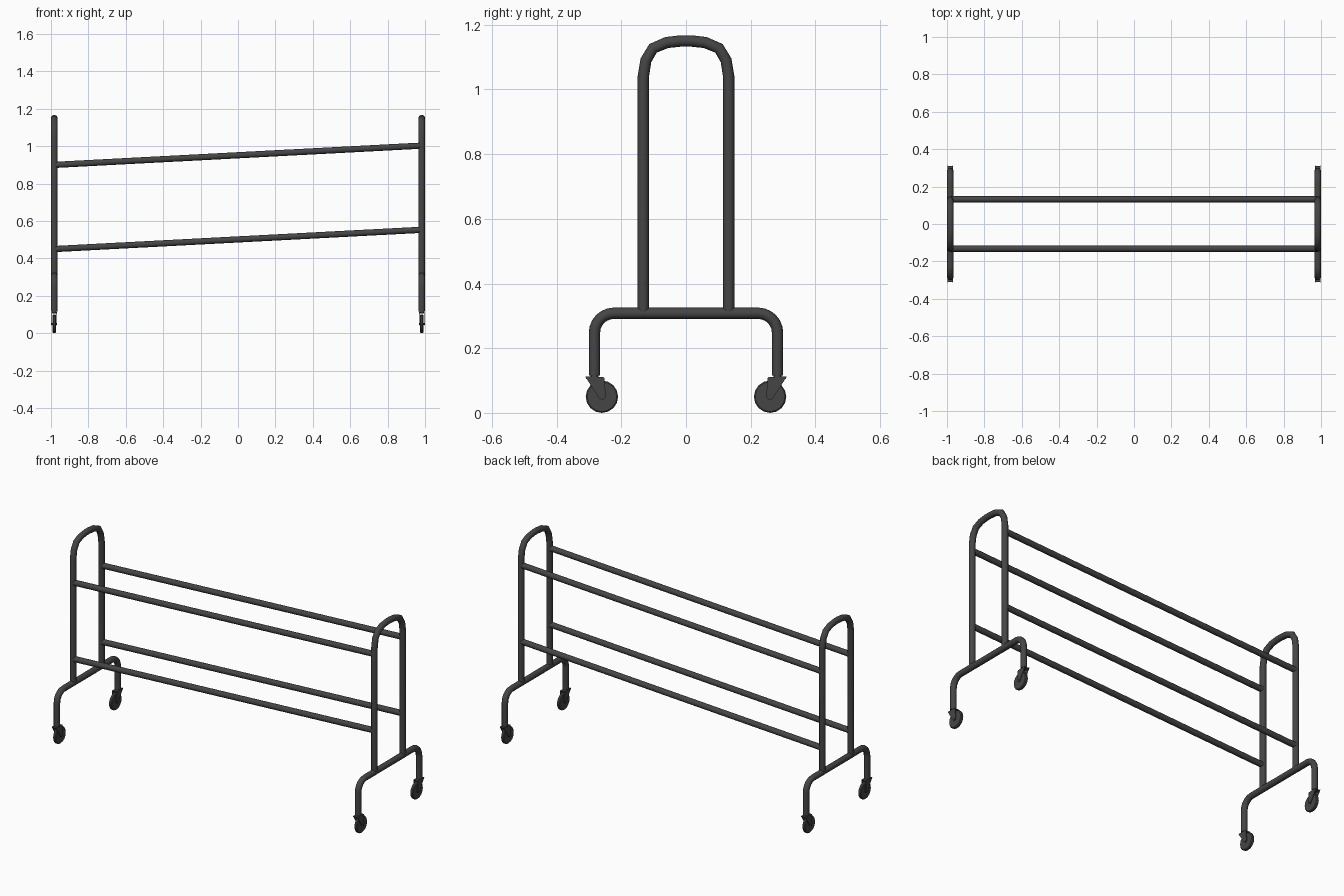
import bpy, bmesh
from math import sin, cos, pi, radians
from mathutils import Vector, Matrix

if "Cube" in bpy.data.objects:
    bpy.data.objects.remove(bpy.data.objects["Cube"])

X = 0.9825      # end frame position
R = 0.0175      # tube radius

mat = bpy.data.materials.new("dark_metal")
mat.diffuse_color = (0.06, 0.06, 0.06, 1)
mat.use_nodes = True
mat.node_tree.nodes["Principled BSDF"].inputs["Base Color"].default_value = mat.diffuse_color


def finish(name, mesh, angle=40):
    ob = bpy.data.objects.new(name, mesh)
    bpy.context.collection.objects.link(ob)
    mesh.materials.clear()
    mesh.materials.append(mat)
    bpy.ops.object.select_all(action='DESELECT')
    ob.select_set(True)
    bpy.context.view_layer.objects.active = ob
    bpy.ops.object.shade_smooth_by_angle(angle=radians(angle))
    return ob


def tube(name, pts, radius=R):
    """Round capped tube along a path, turned into a mesh."""
    cu = bpy.data.curves.new(name + "_path", 'CURVE')
    cu.dimensions = '3D'
    cu.bevel_depth = radius
    cu.bevel_resolution = 4
    cu.use_fill_caps = True
    sp = cu.splines.new('POLY')
    sp.points.add(len(pts) - 1)
    for p, co in zip(sp.points, pts):
        p.co = (*co, 1)
    tmp = bpy.data.objects.new(name + "_path", cu)
    bpy.context.collection.objects.link(tmp)
    dg = bpy.context.evaluated_depsgraph_get()
    me = bpy.data.meshes.new_from_object(tmp.evaluated_get(dg))
    bpy.data.objects.remove(tmp)
    return finish(name, me)


def mirrored(half):
    """Complete a left-half (y, z) path across y = 0."""
    return half + [(-y, z) for y, z in reversed(half)]


def cylinder(bm, centre, radius, depth, axis, sides):
    rot = Matrix.Rotation(pi / 2, 4, 'Y') if axis == 'X' else Matrix()
    return bmesh.ops.create_cone(bm, cap_ends=True, segments=sides, radius1=radius,
                                 radius2=radius, depth=depth,
                                 matrix=Matrix.Translation(centre) @ rot)


def caster(tag, x, s):
    # wheel with softened rim
    bm = bmesh.new()
    cylinder(bm, (x, s * 0.26, 0.05), 0.05, 0.018, 'X', 16)
    rim = [e for e in bm.edges if len([f for f in e.link_faces if len(f.verts) > 4]) == 1]
    bmesh.ops.bevel(bm, geom=rim, offset=0.004, segments=1, affect='EDGES')
    me = bpy.data.meshes.new("wheel_" + tag)
    bm.to_mesh(me)
    bm.free()
    finish("wheel_" + tag, me, 30)

    # fork: two tapered cheeks, top plate, axle and stem
    bm = bmesh.new()
    profile = [(0.312, 0.113), (0.253, 0.11), (0.248, 0.053), (0.251, 0.044),
               (0.260, 0.040), (0.268, 0.044)]
    for side in (-1, 1):
        xi = x + side * 0.011
        f = bm.faces.new([bm.verts.new((xi, s * y, z)) for y, z in profile])
        ext = bmesh.ops.extrude_face_region(bm, geom=[f])
        bmesh.ops.translate(bm, vec=(side * 0.004, 0, 0),
                            verts=[v for v in ext["geom"] if isinstance(v, bmesh.types.BMVert)])
    bmesh.ops.create_cube(bm, size=1, matrix=Matrix.Translation((x, s * 0.282, 0.1085)) @
                          Matrix.Diagonal((0.03, 0.055, 0.006, 1)))
    cylinder(bm, (x, s * 0.26, 0.05), 0.006, 0.032, 'X', 8)
    cylinder(bm, (x, s * 0.283, 0.114), 0.013, 0.016, 'Z', 12)
    bmesh.ops.recalc_face_normals(bm, faces=bm.faces)
    me = bpy.data.meshes.new("fork_" + tag)
    bm.to_mesh(me)
    bm.free()
    finish("fork_" + tag, me, 30)


# end frames: tall hoop on a wide bent foot
hoop = mirrored([(-0.132, 0.308), (-0.132, 1.04), (-0.124, 1.09), (-0.102, 1.127),
                 (-0.06, 1.145), (-0.015, 1.15)])
bend = [(-0.223 - 0.06 * cos(a), 0.248 + 0.06 * sin(a))
        for a in (i * pi / 12 for i in range(7))]
foot = mirrored([(-0.283, 0.115)] + bend)

for side, sx in (("left", -1), ("right", 1)):
    tube("hoop_" + side, [(sx * X, y, z) for y, z in hoop])
    tube("foot_" + side, [(sx * X, y, z) for y, z in foot])
    for place, sy in (("front", -1), ("back", 1)):
        caster(side + "_" + place, sx * X, sy)

# sloping rails between the hoops
for level, z in (("lower", 0.45), ("upper", 0.90)):
    for place, y in (("front", -0.132), ("back", 0.132)):
        tube(f"{level}_rail_{place}", [(-X, y, z), (X, y, z + 0.103)], 0.0165)
